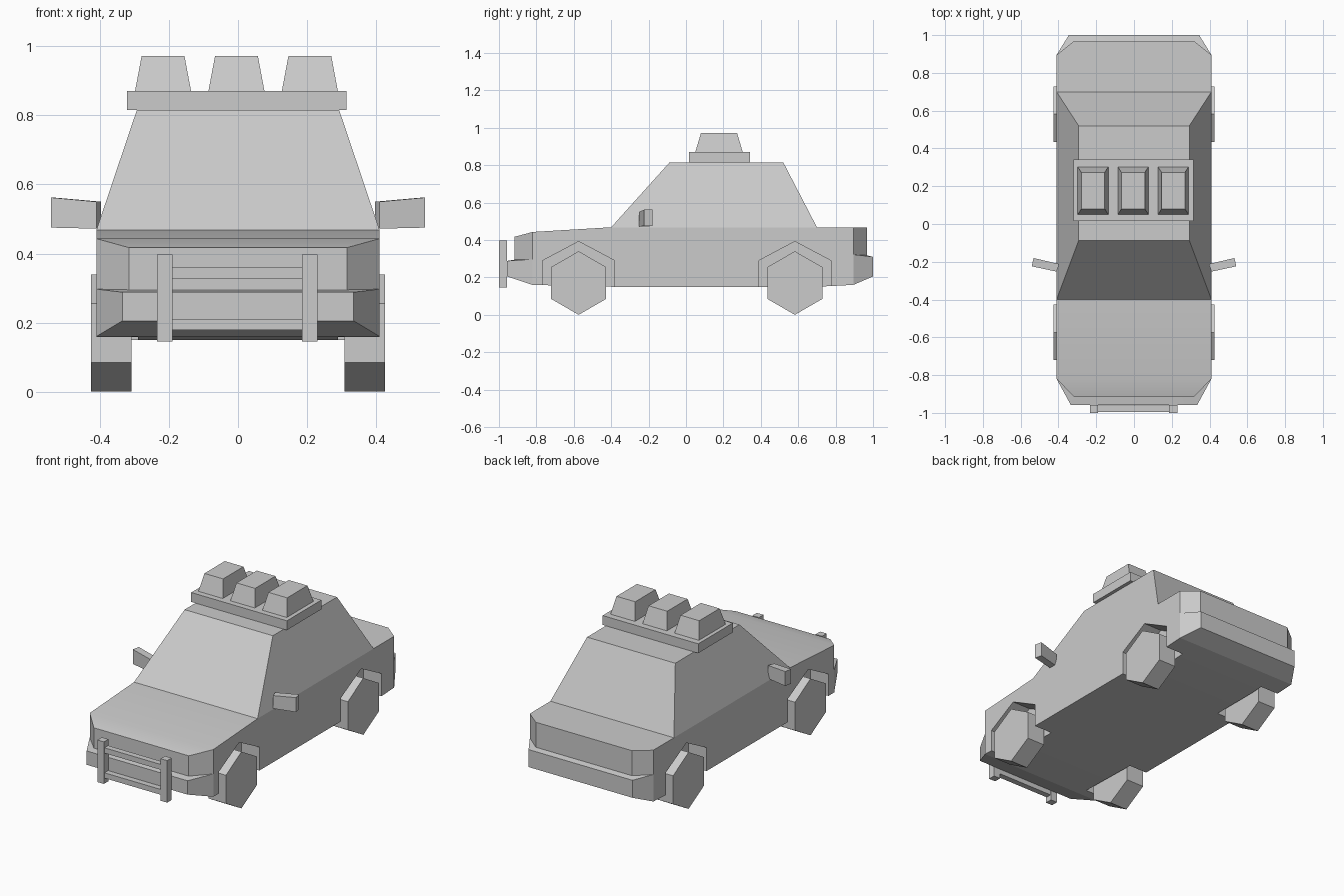
import bpy, bmesh, math
from mathutils import Matrix, Vector

cube = bpy.data.objects.get("Cube")
if cube:
    bpy.data.objects.remove(cube, do_unlink=True)

grey = bpy.data.materials.new("light_grey")
grey.use_nodes = True
grey.diffuse_color = (0.6, 0.6, 0.6, 1)
bsdf = next(n for n in grey.node_tree.nodes if n.type == 'BSDF_PRINCIPLED')
bsdf.inputs["Base Color"].default_value = grey.diffuse_color


def finish(name, bm):
    """Turn a bmesh into a named grey object."""
    bmesh.ops.remove_doubles(bm, verts=bm.verts, dist=0.0005)
    bmesh.ops.recalc_face_normals(bm, faces=bm.faces)
    mesh = bpy.data.meshes.new(name)
    bm.to_mesh(mesh)
    bm.free()
    mesh.materials.append(grey)
    obj = bpy.data.objects.new(name, mesh)
    bpy.context.collection.objects.link(obj)
    return obj


def loft(name, lower, upper):
    """Solid between two matching loops of points."""
    bm = bmesh.new()
    a = [bm.verts.new(p) for p in lower]
    b = [bm.verts.new(p) for p in upper]
    bm.faces.new(a)
    bm.faces.new(b)
    n = len(a)
    for i in range(n):
        j = (i + 1) % n
        bm.faces.new((a[i], a[j], b[j], b[i]))
    return finish(name, bm)


def rect(x, y, z):
    return [(x[0], y[0], z), (x[1], y[0], z), (x[1], y[1], z), (x[0], y[1], z)]


def box(name, x, y, z):
    return loft(name, rect(x, y, z[0]), rect(x, y, z[1]))


def prism(name, outline, x0, x1):
    """Side outline of (y, z) points extruded along x."""
    return loft(name, [(x0, y, z) for y, z in outline], [(x1, y, z) for y, z in outline])


# Body shell: half outlines (x, y, z) running front to back, stacked upward
def level(front, z_front, z_mid, z_rear, rear):
    return [front, (0.41, -0.82, z_front), (0.41, -0.4, z_mid[0]),
            (0.41, 0.7, z_mid[1]), (0.41, 0.895, z_rear), rear]


levels = [
    level((0.335, -0.957, 0.205), 0.16, (0.15, 0.15), 0.16, (0.345, 1.0, 0.205)),
    level((0.335, -0.957, 0.288), 0.297, (0.3, 0.31), 0.322, (0.345, 1.0, 0.31)),
    level((0.315, -0.917, 0.295), 0.297, (0.3, 0.31), 0.322, (0.32, 0.967, 0.318)),
    level((0.315, -0.917, 0.417), 0.443, (0.468, 0.468), 0.468, (0.32, 0.967, 0.468)),
]
bm = bmesh.new()
rows = [([bm.verts.new(p) for p in lv],
         [bm.verts.new((-x, y, z)) for x, y, z in lv]) for lv in levels]
for low, high in zip(rows, rows[1:]):
    for s in (0, 1):
        for i in range(5):
            quad = [low[s][i], low[s][i + 1], high[s][i + 1], high[s][i]]
            if (quad[0].co - quad[3].co).length + (quad[1].co - quad[2].co).length > 0.001:
                distinct = []
                for v in quad:
                    if all((v.co - d.co).length > 0.0005 for d in distinct):
                        distinct.append(v)
                bm.faces.new(distinct)
    for i in (0, 5):
        bm.faces.new((low[0][i], low[1][i], high[1][i], high[0][i]))

# Floor and deck strips, leaving the deck open under the cabin
for row, skip in ((rows[0], None), (rows[-1], 2)):
    for i in range(5):
        if i != skip:
            bm.faces.new((row[0][i], row[0][i + 1], row[1][i + 1], row[1][i]))

# Cabin rises from the deck opening
base = [rows[-1][0][2], rows[-1][0][3], rows[-1][1][3], rows[-1][1][2]]
roof = [bm.verts.new((x, y, 0.815)) for x, y in
        ((0.293, -0.088), (0.293, 0.52), (-0.293, 0.52), (-0.293, -0.088))]
for i in range(4):
    j = (i + 1) % 4
    bm.faces.new((base[i], base[j], roof[j], roof[i]))
bm.faces.new(roof)
body = finish("body", bm)

# Pointed wheel wells cut from the body
axles = (("front", -0.574), ("rear", 0.582))
sides = (("left", 1), ("right", -1))
for end, y in axles:
    for side, s in sides:
        well = prism("well_cutter", [(y - 0.192, 0.05), (y + 0.192, 0.05), (y + 0.192, 0.29),
                                     (y, 0.392), (y - 0.192, 0.29)], s * 0.29, s * 0.6)
        well.hide_render = True
        cut = body.modifiers.new("wheel_well", 'BOOLEAN')
        cut.operation = 'DIFFERENCE'
        cut.solver = 'EXACT'
        cut.object = well
        bpy.context.view_layer.objects.active = body
        bpy.ops.object.modifier_apply(modifier=cut.name)
        bpy.data.objects.remove(well, do_unlink=True)

        # Six-sided wheel
        hexagon = [(y + 0.17 * math.sin(k * math.pi / 3), 0.17 + 0.17 * math.cos(k * math.pi / 3))
                   for k in range(6)]
        prism(f"{end}_{side}_wheel", hexagon, s * 0.308, s * 0.425)

# Soft blend over the bonnet only
bpy.ops.object.select_all(action='DESELECT')
body.select_set(True)
bpy.context.view_layer.objects.active = body
bpy.ops.object.shade_smooth_by_angle(angle=math.radians(16))

# Roof bar with three tapered lamps
box("roof_bar", (-0.321, 0.314), (0.015, 0.342), (0.815, 0.871))
for i, name in enumerate(("right", "middle", "left")):
    x = -0.217 + i * 0.2125
    loft(f"{name}_roof_lamp",
         rect((x - 0.081, x + 0.081), (0.05, 0.303), 0.871),
         rect((x - 0.062, x + 0.062), (0.08, 0.273), 0.972))

# Door mirrors, swept back and flaring outward
for side, s in sides:
    loft(f"{side}_mirror",
         [(s * x, y, z) for x, y, z in ((0.41, -0.252, 0.472), (0.396, -0.212, 0.472),
                                        (0.396, -0.212, 0.55), (0.41, -0.252, 0.55))],
         [(s * x, y, z) for x, y, z in ((0.541, -0.224, 0.475), (0.532, -0.18, 0.475),
                                        (0.532, -0.18, 0.562), (0.541, -0.224, 0.562))])

# Front guard
for side, s in sides:
    x = s * 0.21 - 0.002
    box(f"{side}_guard_post", (x - 0.022, x + 0.022), (-1.0, -0.957), (0.145, 0.397))
for name, z in (("upper", 0.344), ("lower", 0.194)):
    box(f"{name}_guard_rail", (-0.2, 0.2), (-0.995, -0.96), (z - 0.016, z + 0.016))
